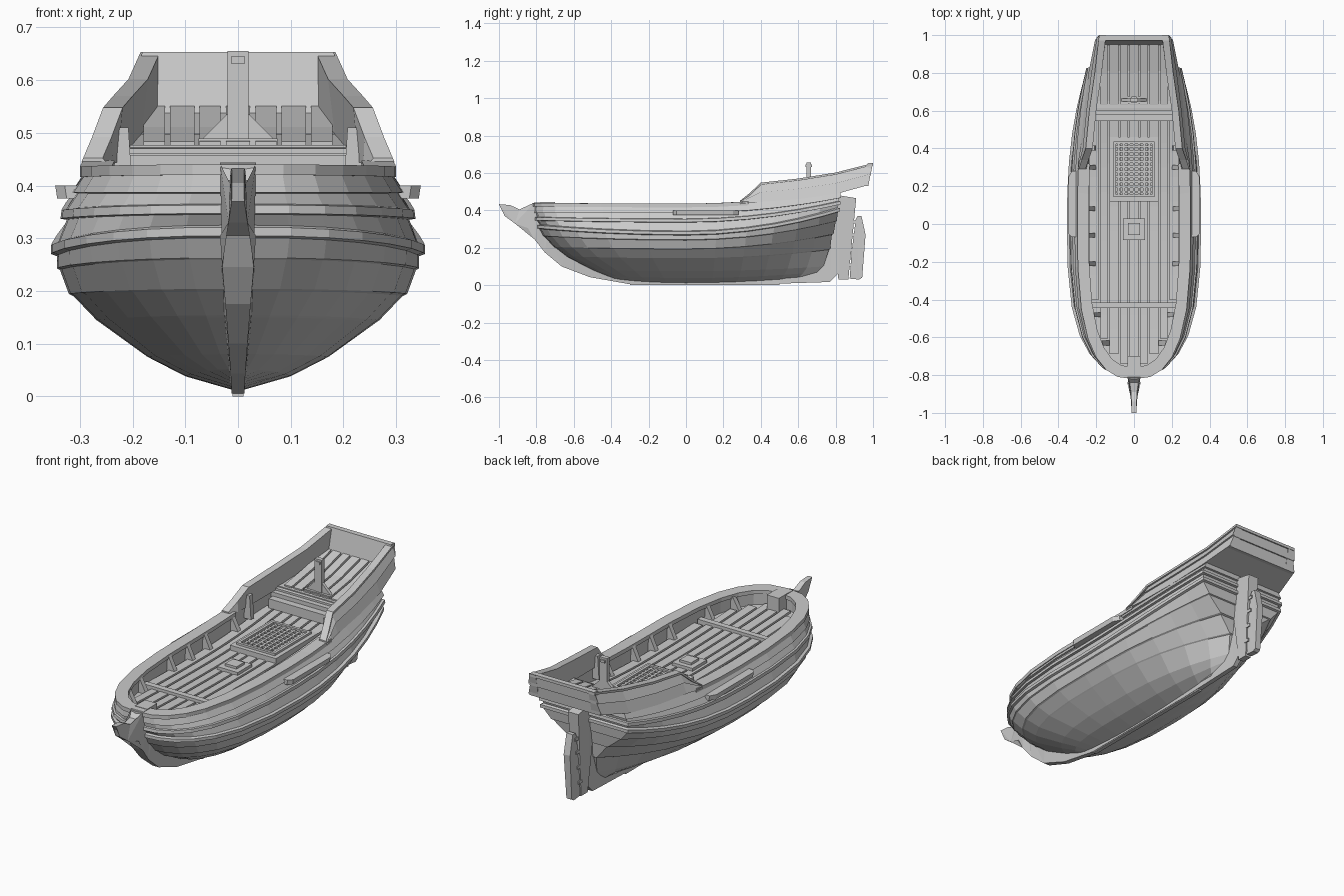
import bpy, bmesh


def finish(name, bm):
    bmesh.ops.remove_doubles(bm, verts=bm.verts, dist=0.0002)
    bmesh.ops.recalc_face_normals(bm, faces=bm.faces)
    me = bpy.data.meshes.new(name)
    bm.to_mesh(me)
    bm.free()
    bpy.context.collection.objects.link(bpy.data.objects.new(name, me))


def loft(name, sections, mirror=False):
    """Skin a list of cross-section loops, cap both ends."""
    bm = bmesh.new()
    for sx in ((1, -1) if mirror else (1,)):
        rings = [[bm.verts.new((p[0] * sx, p[1], p[2])) for p in s] for s in sections]
        n = len(rings[0])
        for a, b in zip(rings, rings[1:]):
            for i in range(n):
                j = (i + 1) % n
                bm.faces.new((a[i], a[j], b[j], b[i]))
        for r in (rings[0], rings[-1]):
            if n % 2:
                bm.faces.new(r)
            else:
                for i in range(n // 2 - 1):
                    bm.faces.new((r[i], r[i + 1], r[n - 2 - i], r[n - 1 - i]))
    finish(name, bm)


def box(name, x0, x1, y0, y1, z0, z1, mirror=False):
    loft(name, [[(x0, y, z0), (x1, y, z0), (x1, y, z1), (x0, y, z1)] for y in (y0, y1)], mirror)


def prism(name, pts):
    """Side profile of (y, z, half thickness) made solid across x."""
    bm = bmesh.new()
    a = [bm.verts.new((h, y, z)) for y, z, h in pts]
    b = [bm.verts.new((-h, y, z)) for y, z, h in pts]
    n = len(pts)
    bm.faces.new(a)
    bm.faces.new(b[::-1])
    for i in range(n):
        j = (i + 1) % n
        bm.faces.new((a[i], b[i], b[j], a[j]))
    bmesh.ops.triangulate(bm, faces=[f for f in bm.faces if len(f.verts) > 4])
    finish(name, bm)


# Hull lines: mid z, mid half width, bow y, bow z, stern y, stern z, stern half width
L = [(.012, .010, -.38, .030, .68, .045, .008),
     (.075, .172, -.50, .080, .735, .100, .012),
     (.140, .262, -.635, .150, .765, .19, .030),
     (.190, .312, -.70, .20, .78, .27, .10),
     (.240, .338, -.76, .26, .80, .34, .19),
     (.270, .342, -.785, .305, .81, .395, .235),
     (.335, .325, -.80, .345, .815, .43, .24),
     (.385, .306, -.805, .385, .82, .465, .235),
     (.428, .288, -.81, .432, .825, .50, .225)]
BILGE = (.038, .10, -.43, .052, .71, .07, .010)
INNER = (.428, .245, -.765, .432, .80, .50, .195)
DECK = (.345, .250, -.765, .365, .80, .415, .20)
KEELSON = (.345, 0, -.765, .365, .80, .415, 0)


def hull_point(lv, u, d=0, dz=0):
    """u runs -1 bow, 0 midship, 1 stern; d swells the line outward."""
    zm, w, yb, zb, ys, zs, ws = lv
    if u < 0:
        s = 1 + u
        q = 1.7 + .8 * min(1, zm / .28)
        return ((w + d) * max(0, 1 - (1 - s) ** 3) ** (1 / q), -(yb - d) * (s - 1), zm + (zb - zm) * u * u + dz)
    return (ws + d + (w - ws) * (1 - u ** 2.5), (ys + d) * u, zm + (zs - zm) * u ** 2 + dz)


def at(lv, y):
    return hull_point(lv, y / (-lv[2] if y < 0 else lv[4]))


U = [-1, -.985, -.94, -.86, -.74, -.55, -.28, 0, .2, .4, .58, .74, .88, 1]
rows = [(L[0], 0, 0), (BILGE, 0, 0), (L[1], 0, 0), (L[2], 0, 0), (L[2], .006, .004), (L[3], 0, 0), (L[3], .009, .004),
        (L[4], .0, 0), (L[4], .006, .003), (L[5], .002, -.004), (L[5], .013, 0), (L[5], .013, .016),
        (L[5], 0, .02), (L[6], 0, 0), (L[6], .012, .002), (L[6], .010, .018), (L[6], .001, .02),
        (L[7], 0, 0), (L[7], .009, .002), (L[8], 0, 0),
        (INNER, 0, 0), (DECK, 0, 0), (KEELSON, 0, 0)]
secs = []
for u in U:
    half = [hull_point(lv, u, d, dz) for lv, d, dz in rows]
    secs.append(half + [(-x, y, z) for x, y, z in reversed(half)])
loft("hull", secs)

# Cap rail around the main deck
loft("rail", [[hull_point(L[8], u, .012, -.012), hull_point(L[8], u, .012, .008),
               hull_point(INNER, u, -.006, .008), hull_point(INNER, u, -.006, -.012)] for u in U if u < .5], True)


# Deck planks with seams
def plank(name, x, w, pts):
    loft(name, [[(x - w, y, z - .008), (x + w, y, z - .008), (x + w, y, z + .012), (x - w, y, z + .012)]
                for y, z in pts])


for i in range(-4, 5):
    x = i * .053
    ys = [-.74 + .026 * k for k in range(50)]
    ys = [y for y in ys if y < .53 and at(DECK, y)[0] > abs(x) + .022]
    ys = ys[:-2:5] + [.56]
    plank("deck_plank", x, .023 - .004 * (i % 2), [(y, at(DECK, y)[2]) for y in ys])

# Stern castle: y, bottom z, top z, bottom half width, top half width
C = [(.29, .435, .452, .292, .285), (.34, .44, .492, .288, .268), (.40, .445, .548, .278, .247),
     (.60, .46, .57, .258, .228), (.80, .487, .602, .235, .199), (1.0, .535, .653, .20, .176)]
walls, floor = [], []
for y, zb, zt, wb, wt in C:
    k = max(0, (y - .8) / .2) * .025
    zm, wm = (zb + zt) / 2, (wb + wt) / 2
    lip = min(.012, (zt - zb) * .3)
    prof = [(wb + .006, zb), (wm, zm), (wm + .009, zm), (wt, zt - lip), (wt + .009, zt - lip),
            (wt + .009, zt), (wt - .028, zt), (wb - .05, zb)]
    walls.append([(x, y - k * (zt - z) / (zt - zb), z) for x, z in prof])
    if y > .5:
        floor.append([(-wb + .01, y - k, zb), (wb - .01, y - k, zb), (wb - .01, y - k, zb + .01),
                      (-wb + .01, y - k, zb + .01)])
loft("castle_side", walls, True)
loft("castle_floor", floor)
for i in range(-3, 4):
    plank("poop_plank", i * .053, .023 - .003 * (i % 2), [(.63, .472), (.8, .499), (.97, .544)])

# Stern board in two strakes
for z0, z1, d in ((.53, .592, .0), (.588, .642, .0), (.638, .653, .004)):
    def px(z): return .20 - .022 * (z - .535) / .118
    def py(z): return .972 + .025 * (z - .535) / .118
    loft("stern_board", [[(-px(z) - d, py(z) - .025, z), (px(z) + d, py(z) - .025, z),
                          (px(z) + d, py(z) + o, z), (-px(z) - d, py(z) + o, z)]
                         for z, o in ((z0, .005), (z1, -.002 + d))])

# Steps up to the poop
for y, z, w in ((.545, .437, .21), (.58, .457, .22), (.615, .477, .22)):
    box("poop_step", -w, w, y, y + .045, .39, z)

# Post with braces on the poop
box("post_foot", -.075, .075, .635, .675, .465, .489)
box("post", -.02, .02, .645, .667, .47, .655)
box("post_cap", -.013, .013, .64, .674, .632, .645)
loft("post_brace", [[(.018, y, .486), (.07, y, .486), (.018, y, .538)] for y in (.648, .664)], True)

# Beakhead, stem and keel
prism("stem_and_keel", [
    (-1, .433, .012), (-.94, .428, .014), (-.89, .405, .016), (-.84, .41, .022), (-.81, .442, .034), (-.76, .442, .034),
    (-.74, .28, .034), (-.64, .19, .03), (-.54, .12, .022), (-.40, .06, .016), (-.25, .035, .014), (.6, .035, .014),
    (.73, .13, .014), (.775, .28, .016), (.79, .27, .016), (.812, .06, .013), (.77, .017, .012), (.40, .005, .012),
    (-.30, .005, .012), (-.515, .043, .014), (-.665, .10, .018), (-.755, .175, .024), (-.81, .245, .03),
    (-.845, .305, .034), (-.915, .33, .018), (-.97, .37, .012), (-.98, .405, .011)])
box("keel_shoe", -.01, .01, -.3, .5, 0, .02)
box("bow_block", -.034, .034, -.78, -.70, .36, .444)

# Rudder in two blades with hinge pins
prism("rudder_post", [(.82, .48, .03), (.91, .465, .03), (.868, .03, .016), (.815, .03, .016), (.785, .27, .022)])
prism("rudder_blade", [(.907, .35, .018), (.917, .37, .018), (.938, .37, .018), (.96, .27, .018),
                       (.942, .04, .015), (.925, .03, .015), (.875, .035, .015), (.886, .18, .017)])
for z in (.10, .18, .26, .33):
    y = .87 + .12 * (z - .03)
    box("rudder_hinge", -.022, .022, y - .012, y + .016, z, z + .016)

# Channel boards on the outside
loft("channel_board", [[(.28, y, .375), (x, y, .375), (x + .004, y, .4), (.28, y, .4)]
                       for y, x in ((-.07, .325), (-.05, .343), (.25, .343), (.28, .325))], True)

# Bulwark knees
for y in (-.63, -.48, -.21, -.06, .08, .3):
    x, _, z = at(DECK, y)
    loft("knee", [[(x + .01, k, .43), (x + .01, k, z), (x - .05, k, z), (x - .01, k, .43)]
                  for k in (y - .012, y + .012)], True)
loft("castle_knee", [[(.25, y, .39), (.20, y, .39), (.208, y, .51), (.23, y, .51)] for y in (.39, .415)], True)

# Deck beam, mast step and grating hatch
box("deck_beam", -.225, .225, -.445, -.415, .34, .378)
box("mast_step", -.058, .058, -.085, .03, .345, .372)
box("mast_step_top", -.032, .032, -.058, .005, .37, .384)
for w, y0, y1, t, z in ((.13, .12, .46, .022, .384), (.108, .142, .438, .014, .395)):
    box("hatch_side", w - t, w, y0, y1, .35, z, True)
    for y in (y0, y1 - t):
        box("hatch_end", -w, w, y, y + t, .35, z)
for i in range(7):
    x = -.081 + i * .027
    box("grating_bar", x - .006, x + .006, .15, .43, .374, .388)
for i in range(10):
    y = .17 + i * .0267
    box("grating_cross_bar", -.1, .1, y - .006, y + .006, .374, .387)
